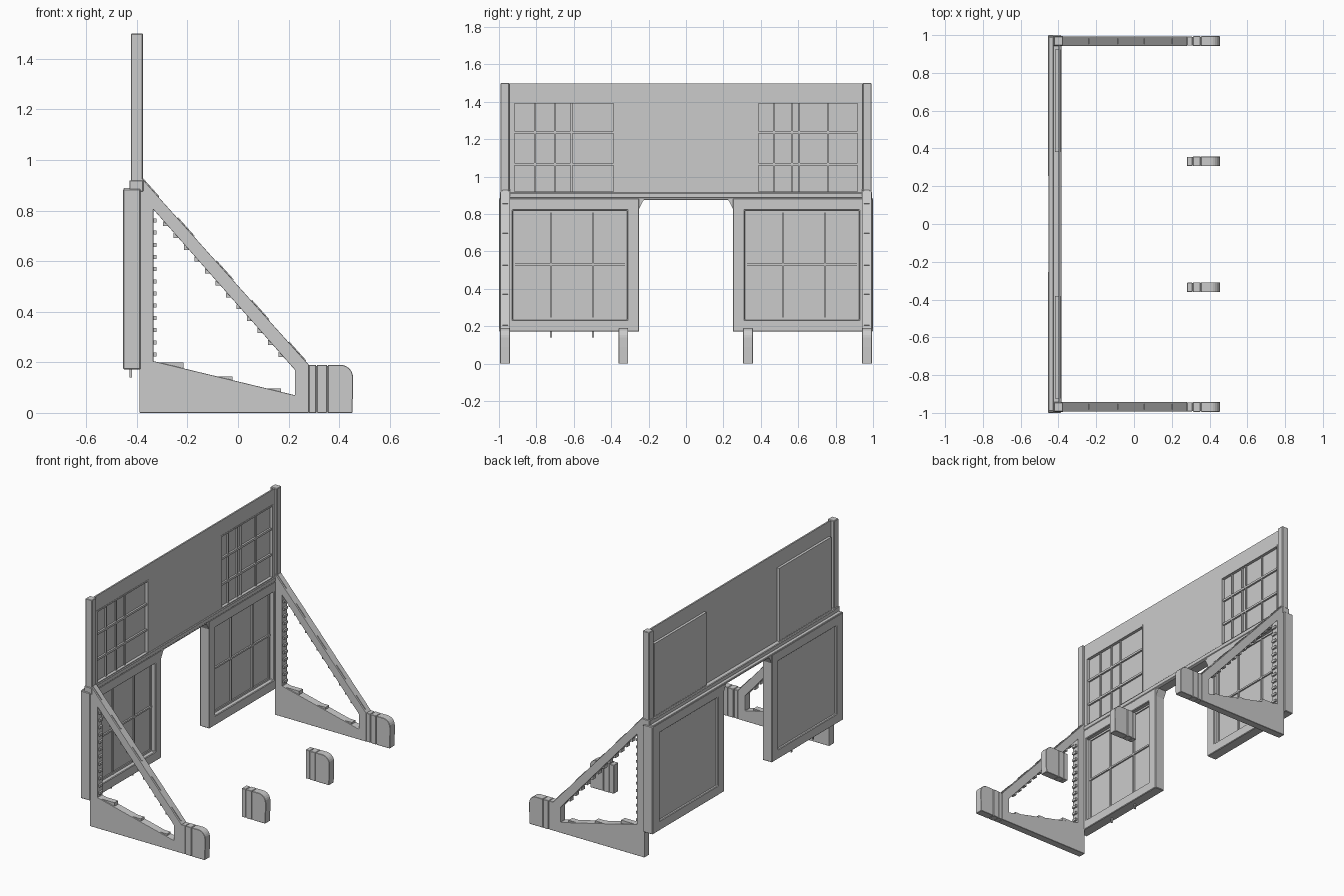
import bpy, bmesh, math
from mathutils import Vector

if "Cube" in bpy.data.objects:
    bpy.data.objects.remove(bpy.data.objects["Cube"])


def make(name, bm, bevel=0.0):
    bmesh.ops.recalc_face_normals(bm, faces=bm.faces)
    me = bpy.data.meshes.new(name)
    bm.to_mesh(me)
    bm.free()
    ob = bpy.data.objects.new(name, me)
    bpy.context.collection.objects.link(ob)
    if bevel:
        m = ob.modifiers.new("edge", 'BEVEL')
        m.width, m.segments, m.limit_method = bevel, 1, 'ANGLE'
        m.angle_limit = math.radians(40)
    return ob


def place(p, axis, d):
    # profile is (x, z) along axis y, or (y, z) along axis x
    return Vector((p[0], d, p[1])) if axis == 'y' else Vector((d, p[0], p[1]))


def add_prism(bm, pts, axis, a, b):
    lo = [bm.verts.new(place(p, axis, a)) for p in pts]
    hi = [bm.verts.new(place(p, axis, b)) for p in pts]
    bm.faces.new(lo)
    bm.faces.new(hi[::-1])
    for i in range(len(pts)):
        j = (i + 1) % len(pts)
        bm.faces.new((lo[i], lo[j], hi[j], hi[i]))


def prism(name, pts, axis, a, b, bevel=0.0):
    bm = bmesh.new()
    add_prism(bm, pts, axis, a, b)
    return make(name, bm, bevel)


def ring(name, outer, inner, axis, a, b, bevel=0.0):
    bm = bmesh.new()
    o0, o1, i0, i1 = [[bm.verts.new(place(p, axis, d)) for p in pts]
                      for pts in (outer, inner) for d in (a, b)]
    for i in range(len(outer)):
        j = (i + 1) % len(outer)
        for q, r in ((o0, o1), (o1, i1), (i1, i0), (i0, o0)):
            bm.faces.new((q[i], q[j], r[j], r[i]))
    return make(name, bm, bevel)


def rect(a0, a1, z0, z1):
    return [(a0, z0), (a1, z0), (a1, z1), (a0, z1)]


def box(name, x0, x1, y0, y1, z0, z1, bevel=0.0):
    return prism(name, rect(y0, y1, z0, z1), 'x', x0, x1, bevel)


# rounded foot, made of three slabs on a slightly narrower core
arc = [(0.405 + 0.05 * math.cos(t), 0.14 + 0.05 * math.sin(t))
       for t in [math.pi / 2 * i / 6 for i in range(7)]]


def foot(y):
    w = 0.026
    box("foot_core", 0.29, 0.40, y - 0.022, y + 0.022, 0.002, 0.186)
    box("foot_heel", 0.28, 0.309, y - 0.024, y + 0.024, 0, 0.19, 0.002)
    box("foot_band", 0.312, 0.352, y - w, y + w, 0, 0.19, 0.002)
    prism("foot_toe", [(0.355, 0), (0.452, 0), (0.455, 0.09)] + arc + [(0.355, 0.19)],
          'y', y - w, y + w, 0.002)


for y in (-0.968, -0.335, 0.332, 0.968):
    foot(y)

# triangular side braces with stepped cleats along the inner edges
OUT = [(-0.39, 0), (0.28, 0), (0.28, 0.19), (-0.387, 0.935)]
INN = [(-0.335, 0.205), (0.225, 0.07), (0.225, 0.17), (-0.335, 0.805)]
A, B = Vector(INN[3]), Vector(INN[2])
P, Q = Vector(OUT[3]), Vector(OUT[2])
n = Vector((P.y - Q.y, Q.x - P.x)).normalized()
for s in (-1, 1):
    y0, y1 = sorted((s * 0.942, s * 0.992))
    ring("side_brace", OUT, INN, 'y', y0, y1, 0.002)
    bm = bmesh.new()
    for i in range(12):
        z = 0.23 + i * 0.0482
        add_prism(bm, rect(-0.338, -0.323, z - 0.007, z + 0.009), 'y', y0 + 0.008, y1 - 0.008)
    make("post_cleats", bm)
    bm = bmesh.new()
    for i in range(12):
        c = A.lerp(B, 0.09 + i * 0.074)
        add_prism(bm, rect(c.x - 0.012, c.x + 0.008, c.y - 0.009, c.y + 0.01),
                  'y', y0 + 0.008, y1 - 0.008)
    make("diagonal_cleats", bm)
    # wedges levelling the sloped bottom rail
    bm = bmesh.new()
    for x0, x1 in ((-0.33, -0.215), (-0.1, -0.022), (0.1, 0.17)):
        f = [0.205 - (x + 0.335) * 0.241 for x in (x0, x1)]
        top = f[0] - 0.004
        add_prism(bm, [(x0, f[0] - 0.01), (x1, f[1] - 0.01), (x1, top), (x0, top)],
                  'y', y0 + 0.006, y1 - 0.006)
    make("bottom_wedges", bm)
    # thin plates on the sloping top
    bm = bmesh.new()
    for t in (0.01, 0.22, 0.45, 0.66, 0.88):
        a, b = P.lerp(Q, t), P.lerp(Q, t + 0.1)
        add_prism(bm, [tuple(a - n * 0.004), tuple(b - n * 0.004),
                       tuple(b + n * 0.004), tuple(a + n * 0.004)],
                  'y', y0 + 0.01, y1 - 0.01)
    make("brace_plates", bm)

# lower wall: two framed panels with recessed panes and glazing bars
for s, bars in ((-1, (-0.722, -0.497)), (1, (0.518, 0.743))):
    a, b = sorted((s * 0.25, s * 1.0))
    c, d = sorted((s * 0.315, s * 0.925))
    ring("wall_frame", rect(a, b, 0.172, 0.885), rect(c, d, 0.235, 0.82),
         'x', -0.455, -0.385, 0.004)
    ring("frame_moulding", rect(c - 0.004, d + 0.004, 0.231, 0.824),
         rect(c + 0.012, d - 0.012, 0.247, 0.808), 'x', -0.435, -0.412)
    box("lower_pane", -0.44, -0.42, c - 0.004, d + 0.004, 0.231, 0.824)
    box("lower_crossbar", -0.425, -0.41, c, d, 0.524, 0.535)
    for y in bars:
        box("lower_glazing_bar", -0.425, -0.41, y - 0.005, y + 0.005, 0.235, 0.82)
    # chamfered corner beside the doorway
    prism("doorway_gusset", [(s * 0.252, 0.83), (s * 0.25, 0.83), (s * 0.225, 0.878),
                             (s * 0.252, 0.878)], 'x', -0.452, -0.388)

# pins under the left panel
for y in (-0.722, -0.497):
    bm = bmesh.new()
    add_prism(bm, rect(y - 0.005, y + 0.005, 0.14, 0.18), 'x', -0.43, -0.42)
    make("floor_pin", bm)

# lintel and ledge
box("lintel", -0.453, -0.387, -0.99, 0.99, 0.875, 0.889, 0.003)
box("ledge", -0.43, -0.383, -0.985, 0.985, 0.885, 0.915, 0.004)

# upper wall sheet with two window openings
prism("upper_wall", [(-0.96, 0.9), (-0.92, 0.9), (-0.92, 1.395), (-0.385, 1.395),
                     (-0.385, 0.9), (0.385, 0.9), (0.385, 1.395), (0.92, 1.395),
                     (0.92, 0.9), (0.96, 0.9), (0.96, 1.498), (-0.96, 1.498)],
      'x', -0.401, -0.391)
for s, bars in ((-1, (-0.807, -0.70, -0.612)), (1, (0.47, 0.567, 0.604, 0.76))):
    a, b = sorted((s * 0.945, s * 0.992))
    box("upper_post", -0.424, -0.376, a, b, 0.91, 1.5, 0.003)
    box("post_clamp", -0.43, -0.374, a - 0.003, b + 0.003, 0.875, 0.92, 0.003)
    c, d = sorted((s * 0.38, s * 0.925))
    ring("window_frame", rect(c, d, 0.91, 1.4), rect(c + 0.008, d - 0.008, 0.92, 1.39),
         'x', -0.418, -0.389)
    box("upper_pane", -0.417, -0.409, c + 0.004, d - 0.004, 0.912, 1.396)
    for z in (1.067, 1.237):
        box("window_crossbar", -0.412, -0.397, c, d, z - 0.007, z + 0.007)
    for y in bars:
        box("window_bar", -0.412, -0.399, y - 0.005, y + 0.005, 0.915, 1.395)
